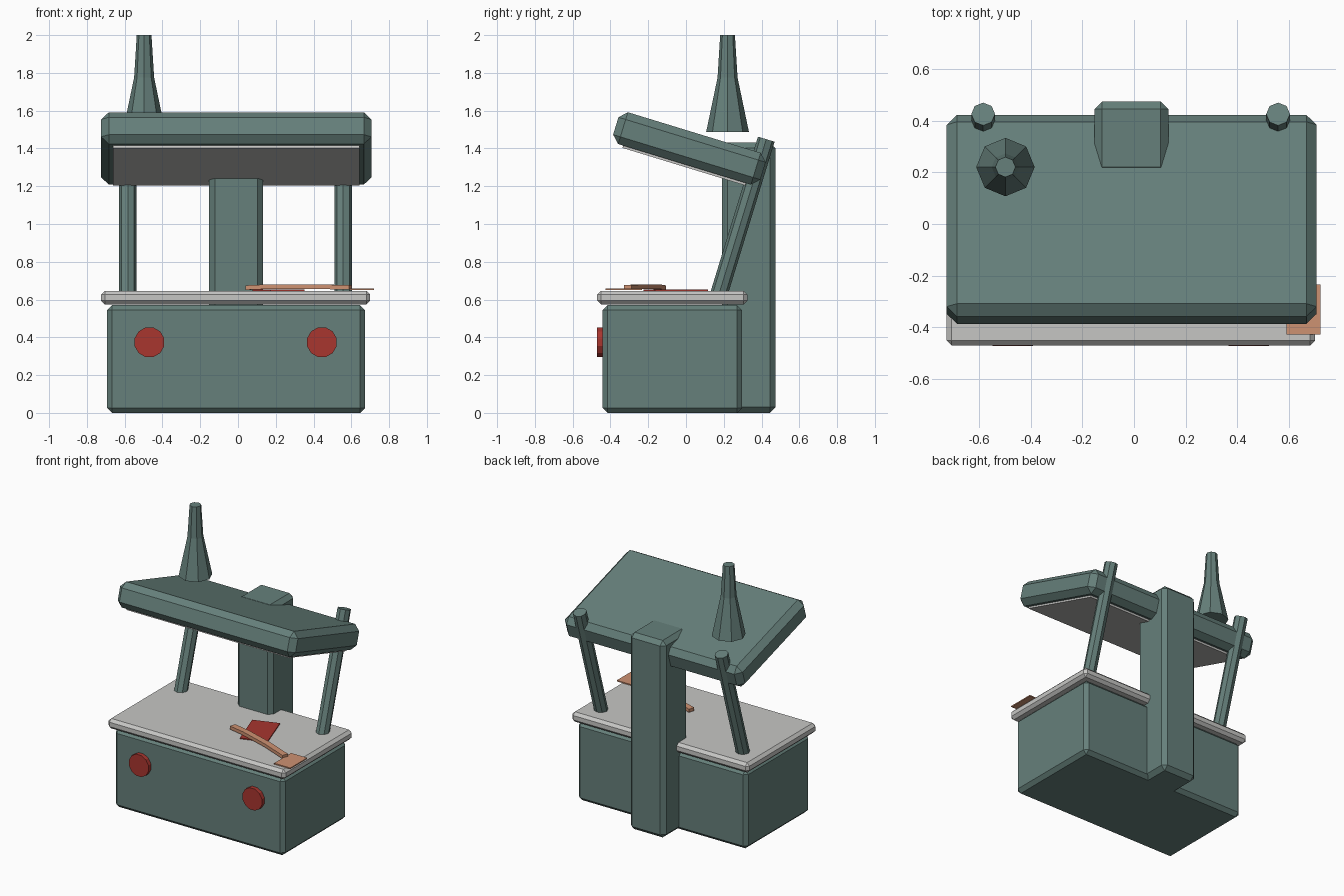
import bpy, bmesh, math
from mathutils import Matrix, Vector

if "Cube" in bpy.data.objects:
    bpy.data.objects.remove(bpy.data.objects["Cube"])


def material(name, rgb):
    def lin(c):
        c /= 255
        return c / 12.92 if c <= 0.04045 else ((c + 0.055) / 1.055) ** 2.4
    m = bpy.data.materials.new(name)
    m.diffuse_color = (*[lin(c) for c in rgb], 1)
    m.use_nodes = True
    m.node_tree.nodes["Principled BSDF"].inputs["Base Color"].default_value = m.diffuse_color
    return m


TEAL = material("teal_paint", (102, 128, 123))
GREY = material("light_grey", (198, 198, 196))
RED = material("red", (168, 54, 47))
WOOD = material("orange_wood", (206, 146, 114))
TILT = math.radians(-17)  # lean shared by the roof and posts


def finish(name, bm, mat, matrix=None):
    if matrix:
        bm.transform(matrix)
    bmesh.ops.recalc_face_normals(bm, faces=bm.faces)
    me = bpy.data.meshes.new(name)
    bm.to_mesh(me)
    bm.free()
    me.materials.append(mat)
    ob = bpy.data.objects.new(name, me)
    bpy.context.collection.objects.link(ob)
    return ob


def box(name, center, size, mat, bevel=0.0, rx=0.0, rz=0.0):
    bm = bmesh.new()
    bmesh.ops.create_cube(bm, size=1)
    bmesh.ops.scale(bm, vec=size, verts=bm.verts)
    if bevel:
        bmesh.ops.bevel(bm, geom=bm.edges[:], offset=bevel, segments=1,
                        profile=0.5, affect='EDGES')
    rot = Matrix.Rotation(rz, 4, 'Z') @ Matrix.Rotation(rx, 4, 'X')
    return finish(name, bm, mat, Matrix.Translation(center) @ rot)


def lathe(name, center, profile, sides, mat, rx=0.0, spin=0.0):
    """Stack of (radius, height) rings, capped at both ends."""
    bm = bmesh.new()
    rings = []
    for r, z in profile:
        rings.append([bm.verts.new((r * math.sin(spin + 2 * math.pi * i / sides),
                                    r * math.cos(spin + 2 * math.pi * i / sides), z))
                      for i in range(sides)])
    for a, b in zip(rings, rings[1:]):
        for i in range(sides):
            j = (i + 1) % sides
            bm.faces.new((a[i], a[j], b[j], b[i]))
    bm.faces.new(rings[0])
    bm.faces.new(rings[-1])
    return finish(name, bm, mat, Matrix.Translation(center) @ Matrix.Rotation(rx, 4, 'X'))


# Cabinet, counter and rear column
box("cabinet", (-0.01, -0.072, 0.285), (1.365, 0.738, 0.57), TEAL, 0.026)
box("counter", (-0.0125, -0.0725, 0.61), (1.425, 0.795, 0.072), GREY, 0.02)
box("rear_column", (-0.01, 0.332, 0.716), (0.286, 0.284, 1.432), TEAL, 0.03)

# Sloping roof with its underside panel
roof_center = Vector((-0.009, 0.018, 1.40))
box("roof", roof_center, (1.43, 0.815, 0.176), TEAL, 0.04, rx=TILT)
down = Matrix.Rotation(TILT, 3, 'X') @ Vector((0, 0, -1))
box("roof_lining", roof_center + down * 0.088, (1.307, 0.68, 0.026), GREY, rx=TILT)

# Leaning posts and front dials
for side, post_x, dial_x in (("left", -0.583, -0.469), ("right", 0.557, 0.444)):
    lathe(side + "_post", (post_x, 0.297, 1.03), [(0.046, -0.438), (0.046, 0.438)],
          8, TEAL, rx=TILT)
    lathe(side + "_dial", (dial_x, -0.43, 0.374), [(0.081, 0), (0.081, 0.041)],
          12, RED, rx=math.pi / 2, spin=math.pi / 12)

# Chimney
lathe("chimney", (-0.497, 0.22, 0), [(0.113, 1.488), (0.053, 1.775), (0.039, 2.0)], 8, TEAL)

# Cloth and spatula lying on the counter
box("cloth", (0.215, -0.055, 0.649), (0.19, 0.295, 0.008), RED, rz=math.radians(19))
box("spatula_blade", (0.655, -0.33, 0.654), (0.13, 0.194, 0.008), WOOD)

# Spatula handle: rectangular section swept along a gently bent path
path = [(0.045, -0.128, 0.663), (0.18, -0.165, 0.669), (0.40, -0.235, 0.669), (0.595, -0.308, 0.664)]
bm = bmesh.new()
rings = []
for i, p in enumerate(path):
    d = Vector(path[min(i + 1, 3)]) - Vector(path[max(i - 1, 0)])
    n = Vector((-d.y, d.x, 0)).normalized() * 0.022
    rings.append([bm.verts.new(Vector(p) + n * s + Vector((0, 0, h)))
                  for s, h in ((-1, -0.012), (1, -0.012), (1, 0.012), (-1, 0.012))])
for a, b in zip(rings, rings[1:]):
    for i in range(4):
        j = (i + 1) % 4
        bm.faces.new((a[i], a[j], b[j], b[i]))
bm.faces.new(rings[0])
bm.faces.new(rings[-1])
finish("spatula_handle", bm, WOOD)
